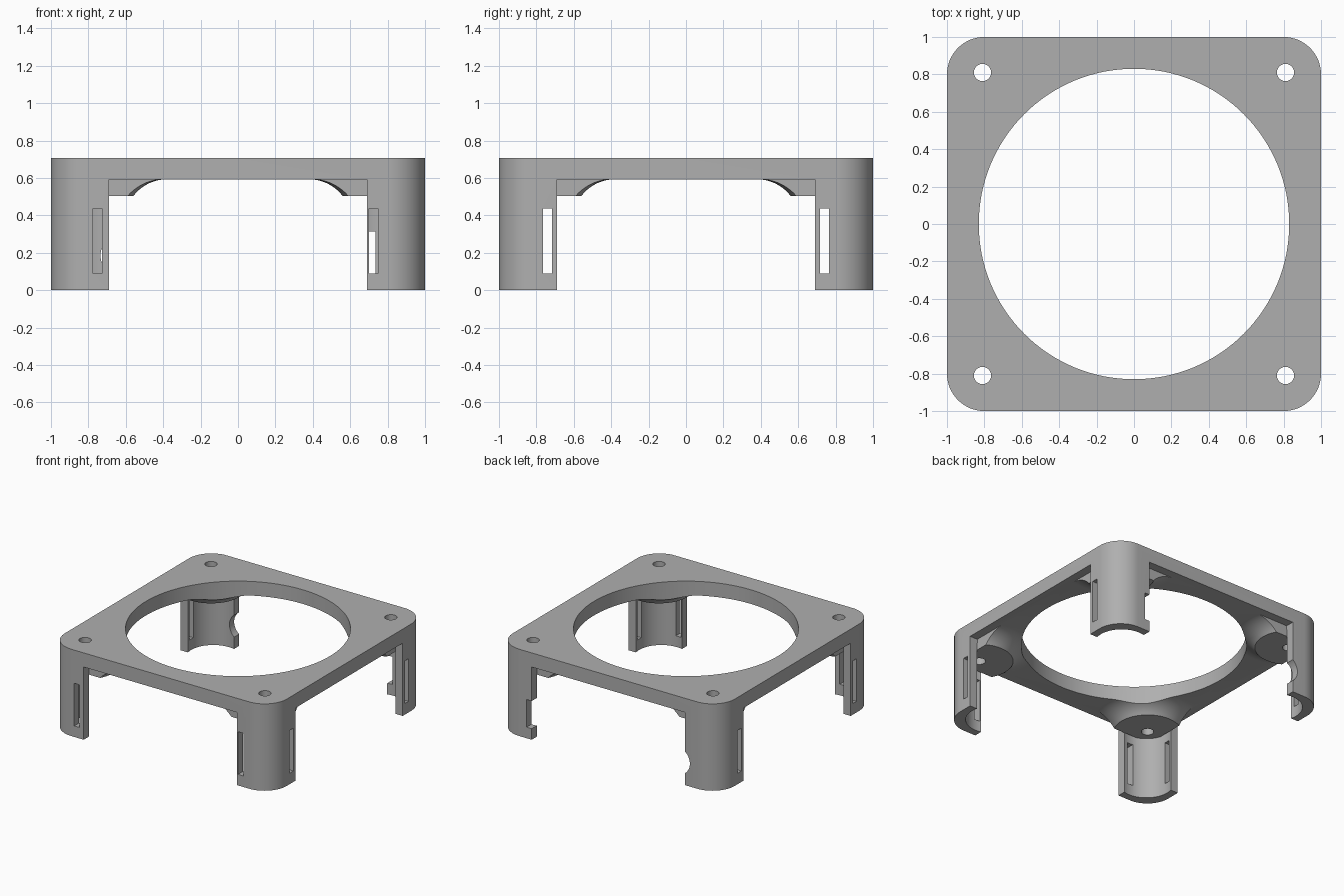
import bpy, bmesh, math
from mathutils import Matrix

if "Cube" in bpy.data.objects:
    bpy.data.objects.remove(bpy.data.objects["Cube"], do_unlink=True)

TOP, RIM, PAD = 0.707, 0.592, 0.503      # heights of top, rim underside, corner pads
LEG = 0.69                               # inner edge of the legs
SCREW = 0.81                             # screw hole position
CORNERS = [(sx, sy) for sx in (-1, 1) for sy in (-1, 1)]


def make(name, bm):
    bmesh.ops.recalc_face_normals(bm, faces=bm.faces[:])
    mesh = bpy.data.meshes.new(name)
    bm.to_mesh(mesh)
    bm.free()
    obj = bpy.data.objects.new(name, mesh)
    bpy.context.scene.collection.objects.link(obj)
    return obj


def box(name, xs, ys, zs):
    bm = bmesh.new()
    size = [b - a for a, b in (xs, ys, zs)]
    mid = [(a + b) / 2 for a, b in (xs, ys, zs)]
    bmesh.ops.create_cube(bm, size=1, matrix=Matrix.Translation(mid) @ Matrix.Diagonal((*size, 1)))
    return make(name, bm)


def cylinder(name, r, centre, depth, segments, axis="Z"):
    bm = bmesh.new()
    turn = Matrix.Rotation(math.pi / 2, 4, "X") if axis == "Y" else Matrix()
    bmesh.ops.create_cone(bm, cap_ends=True, segments=segments, radius1=r, radius2=r,
                          depth=depth, matrix=Matrix.Translation(centre) @ turn)
    return make(name, bm)


def combine(target, tool, operation):
    mod = target.modifiers.new("Boolean", "BOOLEAN")
    mod.operation, mod.solver, mod.object = operation, "EXACT", tool
    bpy.context.view_layer.update()
    graph = bpy.context.evaluated_depsgraph_get()
    mesh = bpy.data.meshes.new_from_object(target.evaluated_get(graph))
    target.modifiers.clear()
    target.data = mesh
    bpy.data.objects.remove(tool, do_unlink=True)


def cut(target, tool):
    combine(target, tool, "DIFFERENCE")


# Rounded square block, full height
bm = bmesh.new()
ring = []
for quarter, (cx, cy) in enumerate([(0.8, 0.8), (-0.8, 0.8), (-0.8, -0.8), (0.8, -0.8)]):
    for i in range(17):
        a = math.pi / 2 * (quarter + i / 16)
        ring.append(bm.verts.new((cx + 0.2 * math.cos(a), cy + 0.2 * math.sin(a), 0)))
base = bm.faces.new(ring)
grown = bmesh.ops.extrude_face_region(bm, geom=[base])["geom"]
bmesh.ops.translate(bm, vec=(0, 0, TOP), verts=[v for v in grown if isinstance(v, bmesh.types.BMVert)])
frame = make("corner_legged_frame", bm)

# Clear the space between the legs, then hollow each leg
cut(frame, box("side_gap", (-LEG, LEG), (-1.2, 1.2), (-1, RIM)))
cut(frame, box("front_gap", (-1.2, 1.2), (-LEG, LEG), (-1, RIM)))
for sx, sy in CORNERS:
    cut(frame, cylinder("leg_hollow", 0.2, (0.74 * sx, 0.74 * sy, 0.06), 1, 64))


# Flared pads under the corners, trimmed inside the rim
def flared_pad(cx, cy):
    profile = [(0.25, PAD)]
    sweep, rho = math.radians(53), 0.225
    for i in range(1, 11):
        a = sweep * (1 - i / 10)
        profile.append((0.43 - rho * math.sin(a), RIM + 0.001 - rho * (1 - math.cos(a))))
    profile.append((0.43, RIM + 0.05))
    bm = bmesh.new()
    rings = []
    n = 64
    for r, z in profile:
        rings.append([bm.verts.new((cx + r * math.cos(math.tau * k / n),
                                    cy + r * math.sin(math.tau * k / n), z)) for k in range(n)])
    for low, high in zip(rings, rings[1:]):
        for k in range(n):
            j = (k + 1) % n
            bm.faces.new((low[k], low[j], high[j], high[k]))
    bm.faces.new(rings[0])
    bm.faces.new(rings[-1])
    return make("flared_pad", bm)


for sx, sy in CORNERS:
    pad = flared_pad(SCREW * sx, SCREW * sy)
    combine(pad, box("pad_trim", (-0.93, 0.93), (-0.93, 0.93), (0, 1)), "INTERSECT")
    combine(frame, pad, "UNION")

# Large opening and screw holes
cut(frame, cylinder("opening", 0.83, (0, 0, 0.5), 2, 128))
for sx, sy in CORNERS:
    cut(frame, cylinder("screw_hole", 0.046, (SCREW * sx, SCREW * sy, 0.6), 0.6, 32))

# Slots in the side faces of all legs
SLOT = (0.09, 0.437)
for sx, sy in CORNERS:
    cut(frame, box("side_slot", sorted((0.82 * sx, 1.1 * sx)), sorted((0.717 * sy, 0.765 * sy)), SLOT))

# Slots in the front legs
cut(frame, box("front_left_slot", (0.70, 0.749), (-1.1, -0.82), SLOT))
cut(frame, box("front_right_slot", (-0.775, -0.727), (-1.1, -0.82), SLOT))

# Edge notches in the back legs, one square and one round
cut(frame, box("square_notch", (0.6, 0.735), (0.82, 1.1), (0.09, 0.315)))
cut(frame, cylinder("round_notch", 0.11, (-0.625, 0.95, 0.185), 0.3, 48, "Y"))

# Grey plastic
grey = bpy.data.materials.new("grey_plastic")
grey.use_nodes = True
colour = (0.43, 0.43, 0.43, 1)
grey.diffuse_color = colour
grey.node_tree.nodes["Principled BSDF"].inputs["Base Color"].default_value = colour
frame.data.materials.clear()
frame.data.materials.append(grey)
for poly in frame.data.polygons:
    poly.material_index = 0

bpy.ops.object.select_all(action="DESELECT")
frame.select_set(True)
bpy.context.view_layer.objects.active = frame
bpy.ops.object.shade_smooth_by_angle(angle=math.radians(25))
